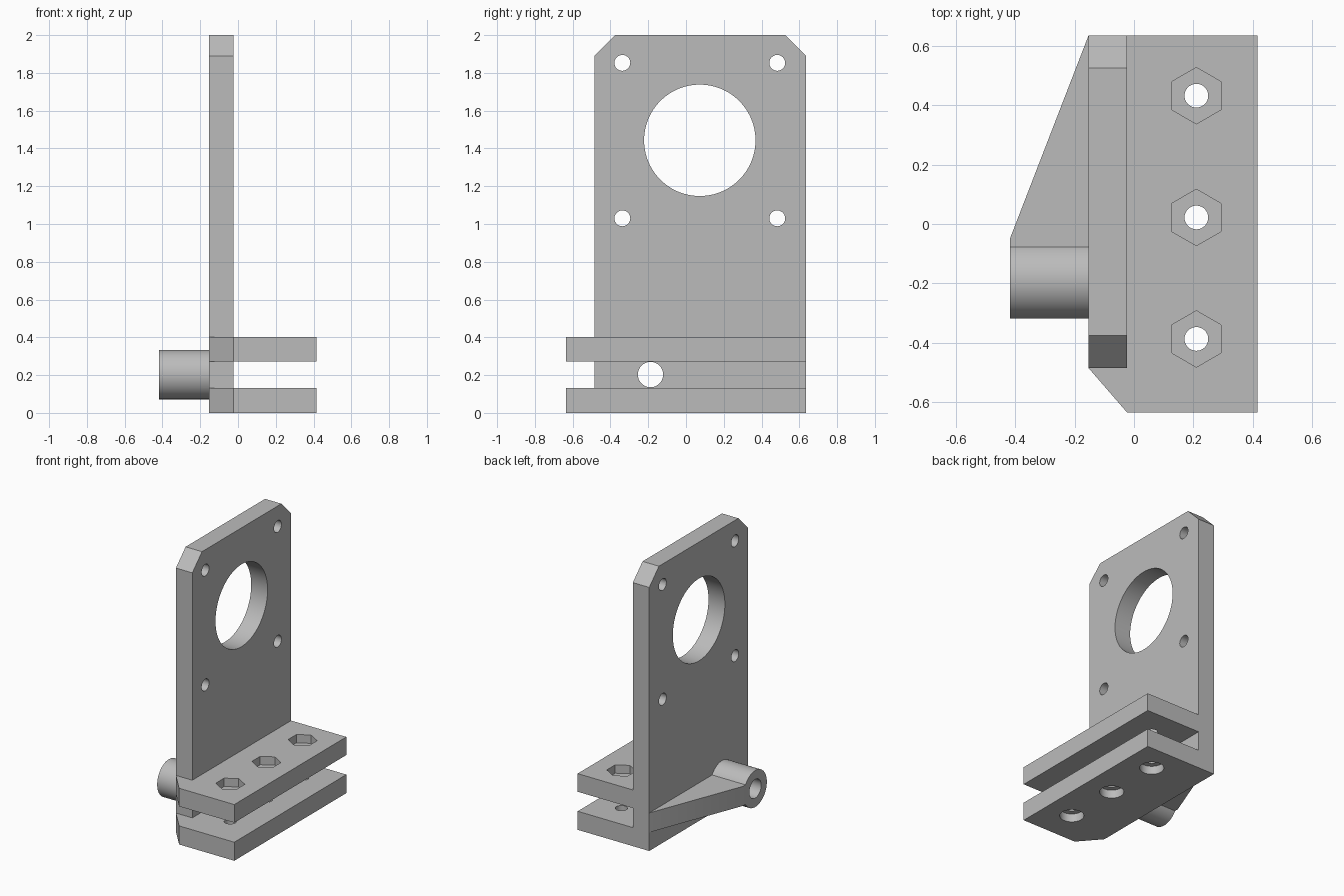
import bpy, bmesh, math
from mathutils import Vector

if "Cube" in bpy.data.objects:
    bpy.data.objects.remove(bpy.data.objects["Cube"], do_unlink=True)

grey = bpy.data.materials.new("plain grey")
grey.use_nodes = True
grey.diffuse_color = (0.5, 0.5, 0.5, 1)
grey.node_tree.nodes["Principled BSDF"].inputs["Base Color"].default_value = (0.5, 0.5, 0.5, 1)


def prism(name, outline, axis, low, high):
    """Extrude a flat outline along x (outline in y, z) or z (outline in x, y)."""
    place = (lambda a, b: (low, a, b)) if axis == "x" else (lambda a, b: (a, b, low))
    shift = Vector((high - low, 0, 0) if axis == "x" else (0, 0, high - low))
    bm = bmesh.new()
    face = bm.faces.new([bm.verts.new(place(a, b)) for a, b in outline])
    top = bmesh.ops.extrude_face_region(bm, geom=[face])["geom"]
    bmesh.ops.translate(bm, vec=shift, verts=[v for v in top if isinstance(v, bmesh.types.BMVert)])
    bmesh.ops.recalc_face_normals(bm, faces=bm.faces)
    mesh = bpy.data.meshes.new(name)
    bm.to_mesh(mesh)
    bm.free()
    mesh.materials.append(grey)
    obj = bpy.data.objects.new(name, mesh)
    bpy.context.collection.objects.link(obj)
    return obj


def ring(a, b, radius, sides=48):
    """Regular outline with a corner on the second axis."""
    turn = math.tau / sides
    return [(a + radius * math.sin(i * turn), b + radius * math.cos(i * turn)) for i in range(sides)]


def combine(target, tool, operation):
    mod = target.modifiers.new(operation.title(), "BOOLEAN")
    mod.operation, mod.solver, mod.object = operation, "EXACT", tool
    bpy.context.view_layer.objects.active = target
    bpy.ops.object.modifier_apply(modifier=mod.name)
    bpy.data.objects.remove(tool, do_unlink=True)


BACK, FRONT = 0.635, -0.485
OUTER, INNER, EDGE = -0.153, -0.023, 0.415
BOSS_Y, BOSS_Z = -0.188, 0.203

# Upright plate with two clipped top corners
bracket = prism("motor_bracket", [(FRONT, 0), (BACK, 0), (BACK, 1.89), (BACK - 0.11, 2),
                                  (FRONT + 0.11, 2), (FRONT, 1.89)], "x", OUTER, INNER)

# Pair of clamping flanges with a clipped front corner
flange = [(OUTER, FRONT), (INNER, -BACK), (EDGE, -BACK), (EDGE, BACK), (OUTER, BACK)]
for name, low, high in (("lower_flange", 0, 0.133), ("upper_flange", 0.273, 0.403)):
    combine(bracket, prism(name, flange, "z", low, high), "UNION")

# Sideways boss and its tapering rib
rib = [(OUTER + 0.05, BACK), (OUTER, BACK), (-0.418, -0.05), (-0.418, BOSS_Y), (OUTER + 0.05, BOSS_Y)]
combine(bracket, prism("boss_rib", rib, "z", 0.133, 0.273), "UNION")
combine(bracket, prism("boss", ring(BOSS_Y, BOSS_Z, 0.131, 64), "x", -0.418, OUTER + 0.05), "UNION")

# Holes through the plate: large opening, four fixings and the boss bore
holes = [(0.073, 1.443, 0.295, 96), (BOSS_Y, BOSS_Z, 0.067, 48)]
holes += [(y, z, 0.042, 32) for y in (-0.337, 0.483) for z in (1.03, 1.853)]
for y, z, radius, sides in holes:
    combine(bracket, prism("hole_cutter", ring(y, z, radius, sides), "x", -0.6, 0.1), "DIFFERENCE")

# Clamp bolt holes with nut pockets above and round recesses below
for y in (-0.387, 0.022, 0.432):
    for sides, radius, low, high in ((32, 0.04, -0.1, 0.6), (6, 0.095, 0.343, 0.6), (40, 0.08, -0.1, 0.06)):
        combine(bracket, prism("bolt_cutter", ring(0.21, y, radius, sides), "z", low, high), "DIFFERENCE")

# Smooth round walls, sharp plate edges
bpy.ops.object.select_all(action="DESELECT")
bracket.select_set(True)
bpy.context.view_layer.objects.active = bracket
bpy.ops.object.shade_smooth_by_angle(angle=math.radians(25))
